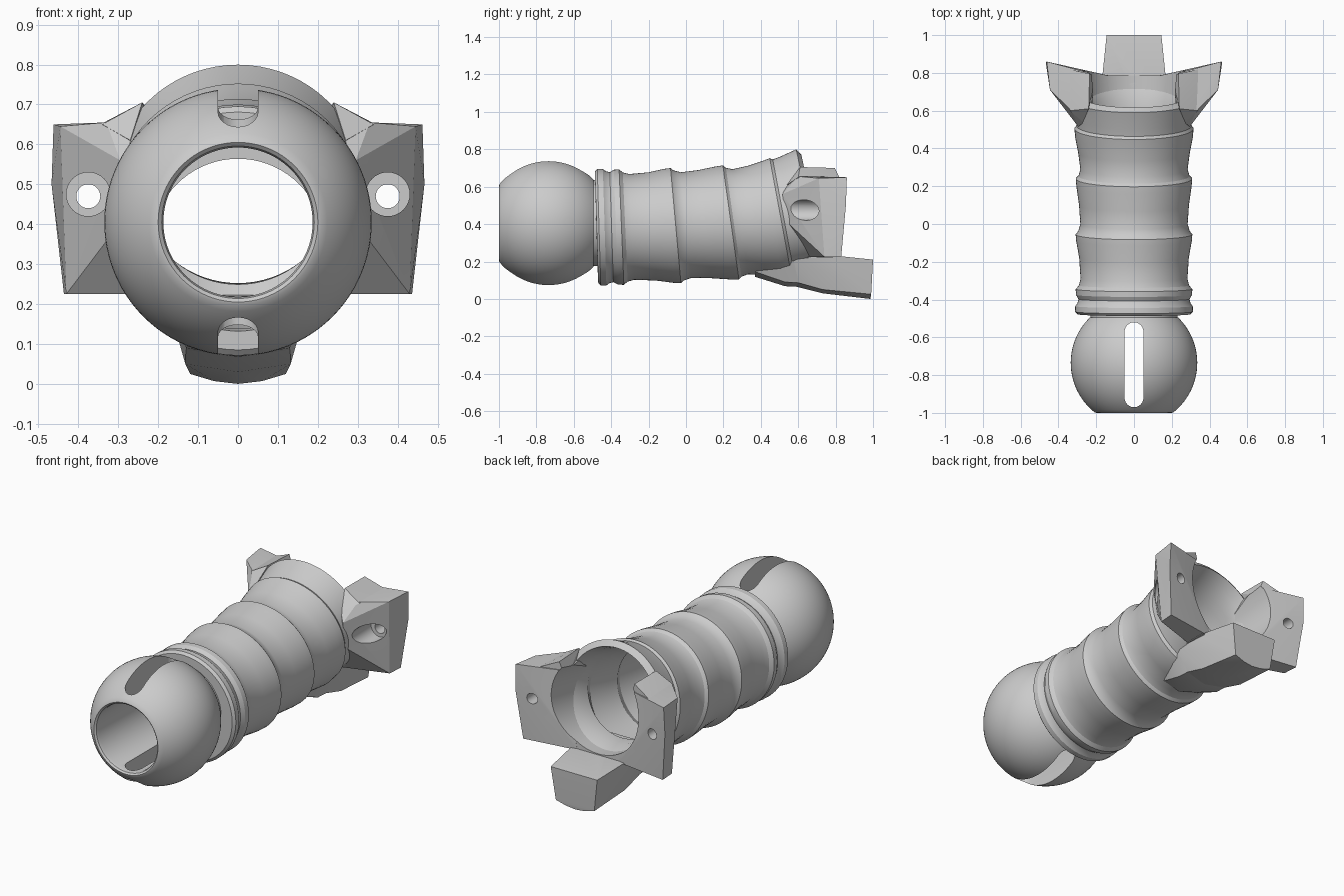
import bpy, bmesh, math
from mathutils import Vector, Matrix

old = bpy.data.objects.get("Cube")
if old:
    bpy.data.objects.remove(old, do_unlink=True)

grey = bpy.data.materials.new("light_grey")
grey.use_nodes = True
grey.diffuse_color = (0.6, 0.6, 0.6, 1)
grey.node_tree.nodes["Principled BSDF"].inputs["Base Color"].default_value = (0.6, 0.6, 0.6, 1)


def finish(name, bm):
    bmesh.ops.recalc_face_normals(bm, faces=bm.faces)
    me = bpy.data.meshes.new(name)
    bm.to_mesh(me)
    bm.free()
    me.materials.append(grey)
    ob = bpy.data.objects.new(name, me)
    bpy.context.collection.objects.link(ob)
    return ob


def loft(name, rings, n):
    """Closed band of tilted circles: each ring is (y, z, radius, tilt)."""
    bm = bmesh.new()
    loops = []
    for y, z, r, t in rings:
        k = math.sqrt(1 + t * t)
        loop = []
        for i in range(n):
            a = math.tau * i / n
            up = r * math.sin(a) / k
            loop.append(bm.verts.new((r * math.cos(a), y - t * up, z + up)))
        loops.append(loop)
    for a, b in zip(loops, loops[1:] + loops[:1]):
        for i in range(n):
            j = (i + 1) % n
            bm.faces.new((a[i], a[j], b[j], b[i]))
    return finish(name, bm)


def hull(name, points, mirrored=False):
    bm = bmesh.new()
    for x, y, z in points:
        bm.verts.new((x, y, z))
        if mirrored and x:
            bm.verts.new((-x, y, z))
    res = bmesh.ops.convex_hull(bm, input=bm.verts)
    junk = {g for g in res["geom_interior"] if isinstance(g, bmesh.types.BMVert)}
    bmesh.ops.delete(bm, geom=list(junk), context="VERTS")
    bmesh.ops.dissolve_limit(bm, angle_limit=0.01, verts=bm.verts, edges=bm.edges)
    return finish(name, bm)


def rod(name, start, end, r1, r2, n=48):
    start, end = Vector(start), Vector(end)
    axis = end - start
    m = Matrix.Translation((start + end) / 2) @ axis.to_track_quat("Z", "Y").to_matrix().to_4x4()
    bm = bmesh.new()
    bmesh.ops.create_cone(bm, cap_ends=True, segments=n, radius1=r1, radius2=r2,
                          depth=axis.length, matrix=m)
    return finish(name, bm)


def cut(ob, cutters):
    bpy.context.view_layer.objects.active = ob
    for c in cutters:
        c.hide_render = True
        mod = ob.modifiers.new("cut", "BOOLEAN")
        mod.operation, mod.solver, mod.object = "DIFFERENCE", "EXACT", c
        bpy.ops.object.modifier_apply(modifier=mod.name)


def smooth(ob, degrees):
    bpy.ops.object.select_all(action="DESELECT")
    ob.select_set(True)
    bpy.context.view_layer.objects.active = ob
    bpy.ops.object.shade_smooth_by_angle(angle=math.radians(degrees))


# Hollow ball with a flat front, rounded mouth and short neck
BY, BZ, BR, BORE = -0.735, 0.405, 0.335, 0.187
a0, a1 = math.acos(-0.262 / BR), math.acos(0.24 / BR)
arc = [(BY + BR * math.cos(a), BR * math.sin(a))
       for a in [a0 + (a1 - a0) * i / 30 for i in range(31)]]
profile = [(-0.45, BORE), (-0.975, BORE), (-0.992, 0.191), (-1, 0.2)] + arc
profile += [(-0.495, 0.23), (-0.45, 0.23)]
ball = loft("ball", [(y, BZ, r, 0) for y, r in profile], 96)

# Long rounded slot through the top and bottom of the ball
bm = bmesh.new()
outline = []
for cy, s in ((-0.57, 0), (-0.92, math.pi)):
    for i in range(13):
        a = s + math.pi * i / 12
        outline.append(bm.verts.new((0.05 * math.cos(a), cy + 0.05 * math.sin(a), 0)))
face = bm.faces.new(outline)
ext = bmesh.ops.extrude_face_region(bm, geom=[face])
bmesh.ops.translate(bm, vec=(0, 0, 1), verts=[g for g in ext["geom"]
                                              if isinstance(g, bmesh.types.BMVert)])
slot = finish("slot_cutter", bm)
cut(ball, [slot])
smooth(ball, 30)


# Ribbed sleeve that bends gently upward
def sleeve_ring(y, r, dz=0.0):
    z = 0.383 + 0.05 * (y + 0.48) ** 2 + 0.2 * max(0, y - 0.45)
    return (y, z + dz, r, max(0.03, 0.1 + 0.17 * y))


outer = [(-0.478, 0.298), (-0.465, 0.312), (-0.435, 0.311), (-0.418, 0.299), (-0.398, 0.294),
         (-0.375, 0.307), (-0.345, 0.309), (-0.325, 0.292), (-0.29, 0.283), (-0.18, 0.29),
         (-0.09, 0.306), (-0.055, 0.309), (-0.04, 0.296), (0, 0.284), (0.1, 0.291),
         (0.2, 0.305), (0.24, 0.308), (0.255, 0.294), (0.29, 0.284), (0.38, 0.296),
         (0.46, 0.312), (0.505, 0.315), (0.52, 0.304), (0.56, 0.306), (0.655, 0.318)]
# Inner wall: (y, radius, lift), flared at the rear and ribbed along its length
inner = [(0.675, 0.278, 0.005), (0.61, 0.252, 0.025), (0.53, 0.24, 0.035), (0.48, 0.262, 0.01),
         (0.33, 0.238, 0.005), (0.28, 0.232, 0.005), (0.22, 0.26, 0), (0.05, 0.24, 0),
         (-0.01, 0.234, 0), (-0.07, 0.26, 0), (-0.3, 0.235, 0), (-0.36, 0.25, 0),
         (-0.44, 0.225, -0.02), (-0.478, 0.216, -0.035)]
sleeve = loft("ribbed_sleeve", [sleeve_ring(*p) for p in outer + inner], 72)
smooth(sleeve, 25)

# Cutters for the flared rear bore and the screw holes
bore = rod("bore_cutter", (0, 0.4, 0.45), (0, 1.1, 0.555), 0.236, 0.298, 72)
screws = []
for x in (0.375, -0.375):
    screws.append(rod("screw_cutter", (x, 0.4, 0.47), (x, 1, 0.47), 0.03, 0.03, 32))
    screws.append(rod("recess_cutter", (x, 0.3, 0.475), (x, 0.73, 0.475), 0.055, 0.055, 32))

# Flared mounting ears on both sides, each with a raised inner peak
ear_points = [(0.462, 0.86, 0.65), (0.467, 0.855, 0.5), (0.436, 0.83, 0.225),
              (0.445, 0.71, 0.645), (0.43, 0.74, 0.225), (0.2, 0.79, 0.655),
              (0.33, 0.6, 0.655), (0.13, 0.785, 0.225), (0.12, 0.64, 0.225),
              (0.24, 0.56, 0.64), (0.295, 0.515, 0.56), (0.29, 0.54, 0.41)]
peak_points = [(0.235, 0.795, 0.7), (0.24, 0.61, 0.705), (0.345, 0.82, 0.65),
               (0.34, 0.6, 0.65), (0.2, 0.785, 0.6), (0.3, 0.81, 0.6), (0.27, 0.54, 0.61)]
for side, s in (("left", 1), ("right", -1)):
    for part, points in (("ear", ear_points), ("ear_peak", peak_points)):
        ob = hull(side + "_" + part, [(s * x, y, z) for x, y, z in points])
        cut(ob, [bore] + (screws if part == "ear" else []))
        smooth(ob, 20)

# Bridge under the bore joining the ears
bridge = hull("lower_bridge", [(0.18, 0.785, 0.222), (0.18, 0.785, 0.32), (0.18, 0.6, 0.222),
                               (0.18, 0.6, 0.32)], True)

# Rear tongue and the swelling that blends it into the sleeve
tongue = hull("rear_tongue", [
    (0.145, 1.0, 0.21), (0.12, 0.99, 0.025), (0.06, 0.986, 0.007), (0, 0.985, 0),
    (0.172, 0.74, 0.237), (0.132, 0.73, 0.05), (0, 0.73, 0.03),
    (0.18, 0.58, 0.22), (0.13, 0.57, 0.095), (0, 0.57, 0.07)], True)
root = hull("tongue_root", [
    (0.18, 0.62, 0.225), (0.13, 0.62, 0.085), (0, 0.62, 0.064), (0.18, 0.5, 0.22),
    (0.13, 0.53, 0.09), (0, 0.53, 0.068), (0.1, 0.37, 0.145), (0, 0.37, 0.118)], True)
for ob in (bridge, tongue, root):
    cut(ob, [bore])
    smooth(ob, 20)

for c in [slot, bore] + screws:
    bpy.data.objects.remove(c, do_unlink=True)
